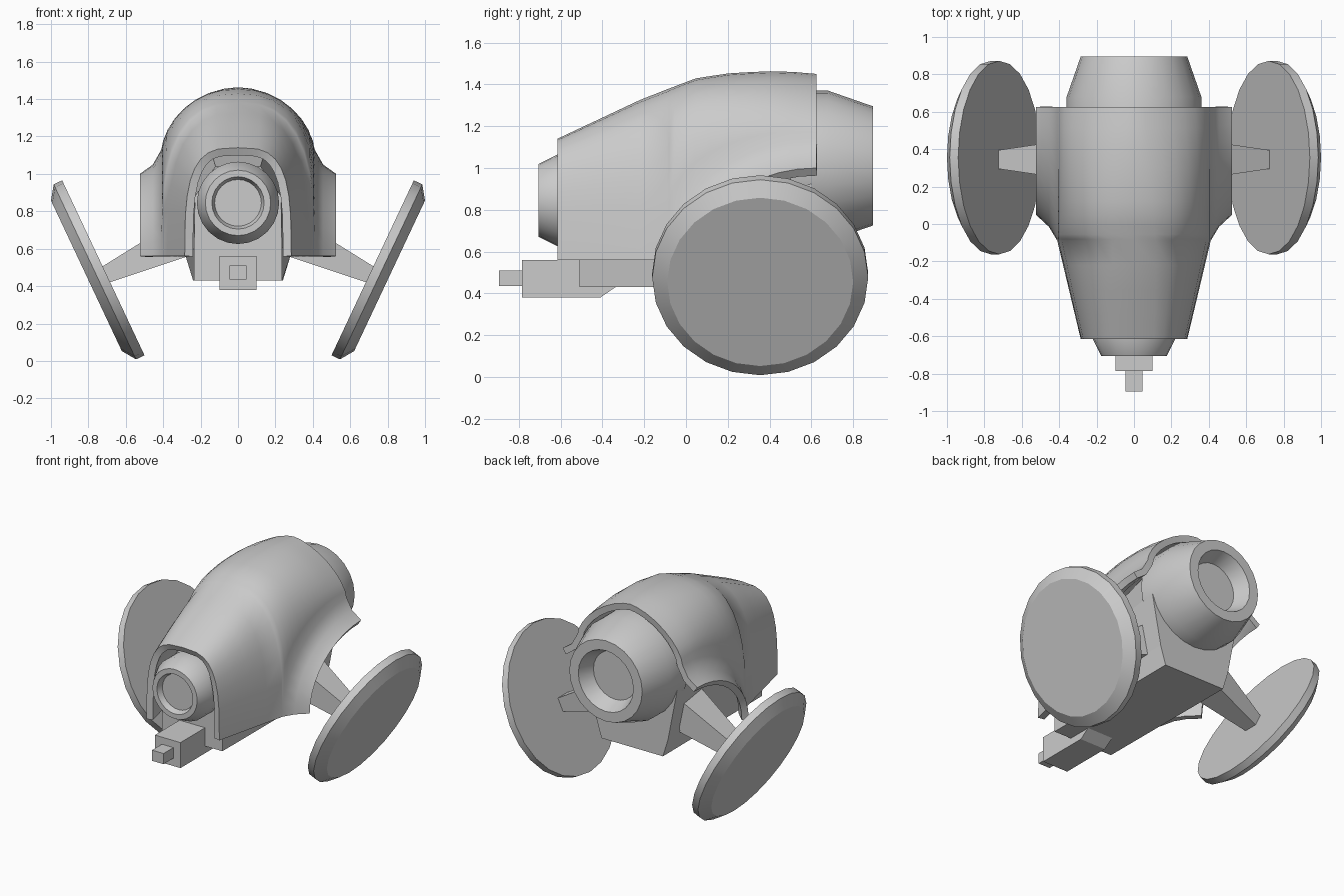
import bpy, bmesh, math
from mathutils import Vector, Matrix

cube = bpy.data.objects.get("Cube")
if cube:
    bpy.data.objects.remove(cube, do_unlink=True)

grey = bpy.data.materials.new("plain grey")
grey.use_nodes = True
grey.diffuse_color = (0.6, 0.6, 0.6, 1)
grey.node_tree.nodes["Principled BSDF"].inputs["Base Color"].default_value = (0.6, 0.6, 0.6, 1)


def finish(name, bm, smooth=None):
    me = bpy.data.meshes.new(name)
    bm.to_mesh(me)
    bm.free()
    me.materials.append(grey)
    ob = bpy.data.objects.new(name, me)
    bpy.context.collection.objects.link(ob)
    if smooth:
        bpy.ops.object.select_all(action='DESELECT')
        ob.select_set(True)
        bpy.context.view_layer.objects.active = ob
        bpy.ops.object.shade_smooth_by_angle(angle=math.radians(smooth))
    return ob


def loft(name, sections, smooth=None):
    """Skin matching closed sections and cap both ends."""
    bm = bmesh.new()
    rings = [[bm.verts.new(p) for p in s] for s in sections]
    n = len(rings[0])
    for a, b in zip(rings, rings[1:]):
        for i in range(n):
            j = (i + 1) % n
            bm.faces.new((a[i], a[j], b[j], b[i]))
    bm.faces.new(rings[0])
    bm.faces.new(rings[-1])
    bmesh.ops.recalc_face_normals(bm, faces=bm.faces)
    return finish(name, bm, smooth)


def lathe(name, centre, axis, profile, sides=24, smooth=28):
    """Revolve (distance along axis, radius) pairs about an axis in space."""
    axis = Vector(axis).normalized()
    u = Vector((0, 1, 0)) if abs(axis.y) < 0.5 else Vector((1, 0, 0))
    v = axis.cross(u)
    angles = [math.tau * i / sides for i in range(sides)]
    return loft(name, [[Vector(centre) + axis * d + r * (u * math.cos(a) + v * math.sin(a))
                        for a in angles] for d, r in profile], smooth)


def rect(hx, y, z0, z1):
    return [(-hx, y, z0), (hx, y, z0), (hx, y, z1), (-hx, y, z1)]


def mirrored_section(y, half):
    return [(x, y, z) for x, z in half] + [(-x, y, z) for x, z in reversed(half)]


# Curved outer shell with flared wheel-arch lips
CROWN = [(-.615, 1.14), (-.2, 1.335), (.05, 1.43), (.22, 1.455), (.45, 1.465), (.625, 1.45)]
REAR, FLOOR = .625, .56
FLARE = [(.525, .575, .44), (.455, .64, .49)]   # x, arch length, arch height
ROOT = (.41, .715, .57)


def crown(y):
    for (a, za), (b, zb) in zip(CROWN, CROWN[1:]):
        if y <= b + 1e-6:
            return za + (zb - za) * (y - a) / (b - a)
    return CROWN[-1][1]


def arch(curve, t):
    x, length, height = curve
    return Vector((x, REAR - length * math.cos(t), FLOOR + height * math.sin(t)))


def shell_section(root, steps=8):
    n = 3.3 - 1.7 * (root.y + .615) / 1.24
    rise = crown(root.y) - root.z
    pts = []
    for k in range(2 * steps + 1):
        a = math.pi * k / (2 * steps)
        c, s = math.cos(a), math.sin(a)
        pts.append(Vector((math.copysign(abs(c) ** (2 / n), c) * root.x, root.y,
                           root.z + rise * max(s, 0) ** (2 / n))))
    return pts


def flip(p):
    return Vector((-p.x, p.y, p.z))


rows = []
for k in range(4):
    f = k / 4
    root = Vector((.285 + .125 * f, -.615 + .525 * f, FLOOR))
    rows.append([None, None] + shell_section(root) + [None, None])
for k in range(11):
    t = math.pi / 2 * k / 10
    lip = [arch(c, t) for c in FLARE]
    rows.append(lip + shell_section(arch(ROOT, t)) + [flip(p) for p in reversed(lip)])

bm = bmesh.new()
grid = [[bm.verts.new(p) if p else None for p in r] for r in rows]
for a, b in zip(grid, grid[1:]):
    for j in range(len(a) - 1):
        quad = (a[j], b[j], b[j + 1], a[j + 1])
        if all(quad):
            bm.faces.new(quad)
shell = finish("outer_shell", bm, 40)
solid = shell.modifiers.new("thickness", 'SOLIDIFY')
solid.thickness = .045
solid.offset = -1
bpy.ops.object.modifier_apply(modifier=solid.name)
bpy.ops.object.shade_smooth_by_angle(angle=math.radians(40))

# Inner body, widening toward the rear
loft("inner_body", [
    mirrored_section(-.51, [(.235, .43), (.235, .6), (.23, .88), (.12, 1.04)]),
    mirrored_section(.6, [(.24, .43), (.28, .56), (.35, .92), (.2, 1.3)])])

# Front lens ring and rear thruster, both with a recessed centre
lathe("front_lens", (0, -.5, .845), (0, -1, 0),
      [(0, .22), (.115, .22), (.205, .175), (.205, .14), (.165, .125)])
lathe("rear_thruster", (0, .5, 1.01), (0, 1, 0),
      [(0, .36), (.18, .36), (.395, .285), (.395, .215), (.29, .17)])

# Chin gun
loft("gun_housing", [rect(.1, -.785, .38, .56), rect(.1, -.41, .38, .56), rect(.1, -.33, .435, .56)])
loft("gun_barrel", [rect(.045, -.895, .435, .51), rect(.045, -.75, .435, .51)])

# Tilted side discs on tapered struts
for side, s in (("left", 1), ("right", -1)):
    lathe(side + "_disc", (s * .72, .355, .4975), (s * .905, 0, -.426),
          [(0, .517), (.05, .517), (.1, .445)])
    strut = []
    for xt, zt, xb, zb, w in ((.25, .8, .25, .565, .12), (.725, .505, .685, .42, .05)):
        strut.append([(s * xb, .345 - w, zb), (s * xb, .345 + w, zb),
                      (s * xt, .345 + w, zt), (s * xt, .345 - w, zt)])
    loft(side + "_strut", strut)
